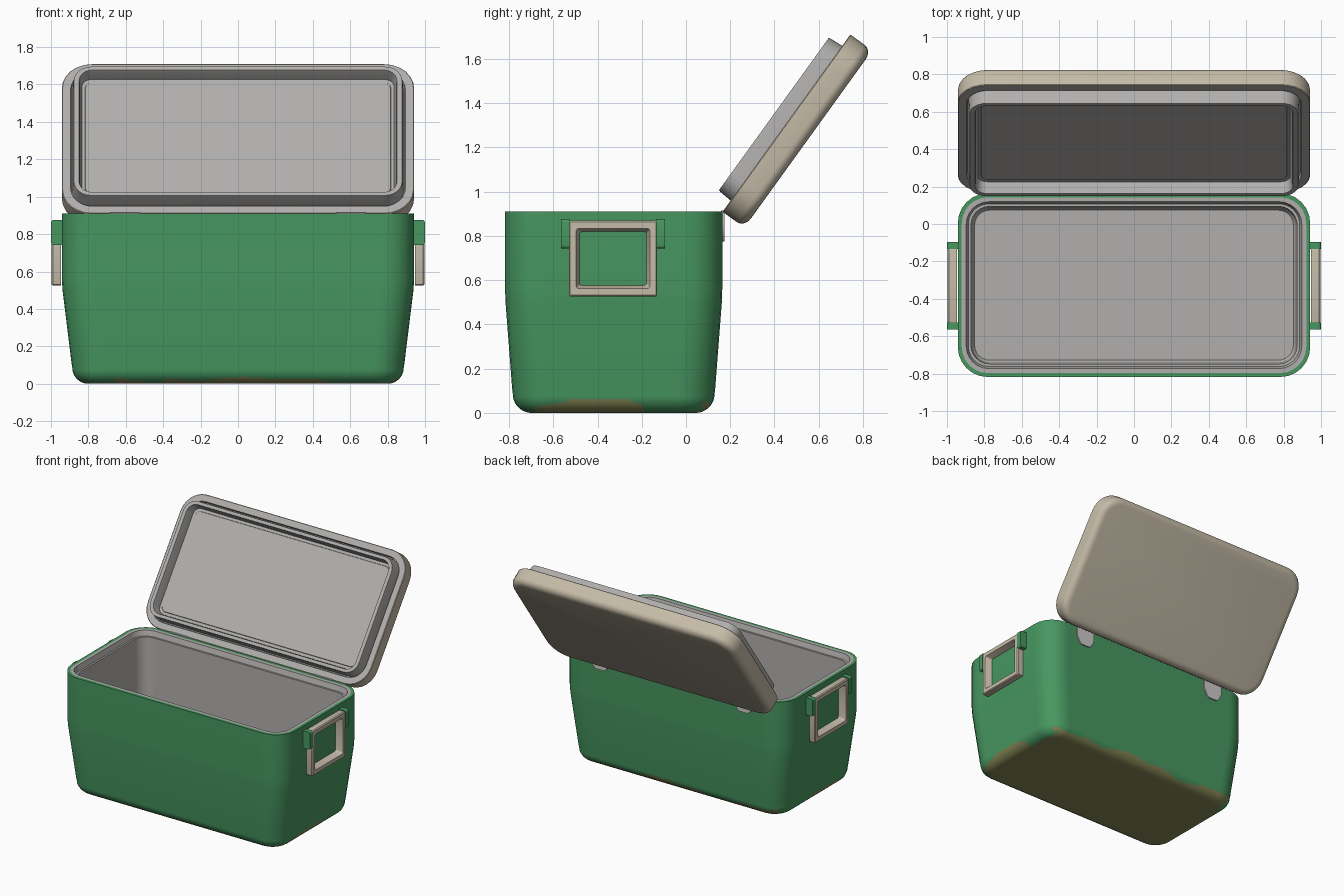
import bpy, bmesh, math
from mathutils import Matrix, Vector

if "Cube" in bpy.data.objects:
    bpy.data.objects.remove(bpy.data.objects["Cube"])


def material(name, rgb):
    m = bpy.data.materials.new(name)
    m.diffuse_color = (*rgb, 1)
    m.use_nodes = True
    m.node_tree.nodes["Principled BSDF"].inputs["Base Color"].default_value = m.diffuse_color
    return m


GREEN = material("green shell", (0.063, 0.31, 0.118))
GREY = material("grey liner", (0.44, 0.43, 0.42))
BEIGE = material("beige plastic", (0.56, 0.50, 0.39))
DIRT = material("dried mud", (0.23, 0.24, 0.09))
HINGE = material("pale hinge grey", (0.60, 0.59, 0.58))


def rounded_rect(hx, hy, r, nx, ny, seg=6):
    """Loop of 2D points, with the straight sides split into nx / ny pieces."""
    pts = []
    corners = [(1, 1), (-1, 1), (-1, -1), (1, -1)]
    for i, (sx, sy) in enumerate(corners):
        cx, cy = sx * (hx - r), sy * (hy - r)
        for k in range(seg + 1):
            a = math.pi / 2 * (i + k / seg)
            pts.append(Vector((cx + r * math.cos(a), cy + r * math.sin(a))))
        n = nx if i % 2 == 0 else ny
        tx, ty = corners[(i + 1) % 4]
        a = math.pi / 2 * (i + 1)
        end = Vector((tx * (hx - r) + r * math.cos(a), ty * (hy - r) + r * math.sin(a)))
        start = pts[-1].copy()
        pts += [start.lerp(end, k / n) for k in range(1, n)]
    return pts


def finish(name, bm, mats, matrix=None, angle=30):
    if matrix:
        bm.transform(matrix)
    bmesh.ops.recalc_face_normals(bm, faces=bm.faces)
    me = bpy.data.meshes.new(name)
    bm.to_mesh(me)
    bm.free()
    for m in mats:
        me.materials.append(m)
    ob = bpy.data.objects.new(name, me)
    bpy.context.collection.objects.link(ob)
    bpy.ops.object.select_all(action='DESELECT')
    ob.select_set(True)
    bpy.context.view_layer.objects.active = ob
    bpy.ops.object.shade_smooth_by_angle(angle=math.radians(angle))
    return ob


def loft(rings, nx=1, ny=1, seg=6, cyclic=False):
    """Rings are (z, half x, half y, radius, material of the band above it)."""
    bm = bmesh.new()
    loops = [[bm.verts.new((p.x, p.y, z)) for p in rounded_rect(hx, hy, r, nx, ny, seg)]
             for z, hx, hy, r, _ in rings]
    count, n = len(loops), len(loops[0])
    for i in range(count if cyclic else count - 1):
        a, b = loops[i], loops[(i + 1) % count]
        for k in range(n):
            f = bm.faces.new((a[k], a[(k + 1) % n], b[(k + 1) % n], b[k]))
            f.material_index = rings[i][4]
    if not cyclic:
        bm.faces.new(loops[0]).material_index = rings[0][4]
        bm.faces.new(loops[-1]).material_index = rings[-1][4]
    return bm


# Body: tapered shell, rim and liner as one closed skin
CY = -0.327
rings = []
for k in range(13):
    a = math.pi / 2 * k / 12
    s, c = math.sin(a), 1 - math.cos(a)
    rings.append((0.085 * c, 0.80 + 0.086 * s, 0.37 + 0.086 * s, 0.07 + 0.086 * s, 0))
rings += [
    (0.11, 0.890, 0.459, 0.156, 0),
    (0.50, 0.938, 0.489, 0.160, 0),
    (0.56, 0.942, 0.491, 0.160, 0),
    (0.91, 0.942, 0.491, 0.160, 0),
    (0.91, 0.921, 0.470, 0.140, 1),
    (0.91, 0.897, 0.446, 0.120, 1),
    (0.87, 0.886, 0.435, 0.110, 1),
    (0.87, 0.872, 0.421, 0.100, 1),
    (0.10, 0.864, 0.413, 0.090, 1),
    (0.08, 0.852, 0.401, 0.080, 1),
]
body = loft(rings, nx=80, ny=44)
# mud on the underside, with a wavy upper edge
for f in body.faces:
    p = f.calc_center_median()
    if f.material_index or p.z > 0.1:
        continue
    wave = math.sin(7 * p.x + 1) + 0.6 * math.sin(17 * p.x + 11 * p.y)
    if abs(p.x) > 0.80 and abs(p.y) < 0.40:
        limit = 0.065 - 0.55 * (p.y + 0.08) ** 2 + 0.005 * math.sin(30 * p.y)
        if p.y > 0.13:
            limit = 0.003
        if p.y < -0.36:
            limit = 0.003
    elif p.y > 0:
        limit = 0.045 + 0.015 * wave
    else:
        limit = 0.026 + 0.008 * wave
        if not (-0.65 < p.x < -0.52 or -0.40 < p.x < 0.50):
            limit = 0.003
    if p.z < max(limit, 0.001):
        f.material_index = 2
finish("cooler_body", body, [GREEN, GREY, DIRT], Matrix.Translation((0, CY, 0)))

# Lid: modelled closed, then swung open about the hinge line
rings = [
    (0.00, 0.835, 0.390, 0.05, 1),
    (-0.06, 0.846, 0.398, 0.06, 1),
    (-0.07, 0.850, 0.402, 0.07, 1),
    (-0.07, 0.877, 0.424, 0.09, 1),
    (-0.06, 0.880, 0.427, 0.10, 1),
    (0.025, 0.885, 0.433, 0.10, 1),
    (0.025, 0.890, 0.440, 0.11, 1),
    (0.00, 0.895, 0.445, 0.12, 1),
    (0.00, 0.938, 0.490, 0.156, 0),
    (0.004, 0.942, 0.494, 0.16, 0),
]
for k in range(6):
    a = math.pi / 2 * k / 5
    d = 0.05 * (1 - math.cos(a))
    rings.append((0.08 + 0.042 * math.sin(a), 0.942 - d, 0.494 - d, 0.16 - d, 0))
swing = Matrix.Translation((0, 0.454, 1.310)) @ Matrix.Rotation(math.radians(-125.8), 4, 'X')
finish("cooler_lid", loft(rings), [BEIGE, GREY], swing)

# Raised border line on the recessed lid panel
trim = [(0.001, 0.818, 0.371, 0.04, 0), (-0.005, 0.815, 0.368, 0.04, 0)]
finish("lid_inner_panel", loft(trim), [GREY], swing)

for side, label in ((1, "right"), (-1, "left")):
    # Carry handle: a frame with a chamfered opening
    frame = [
        (0.947, 0.200, 0.172, 0.008, 0),
        (0.990, 0.200, 0.172, 0.008, 0),
        (0.997, 0.194, 0.166, 0.006, 0),
        (0.997, 0.167, 0.136, 0.012, 0),
        (0.985, 0.163, 0.132, 0.012, 0),
        (0.947, 0.152, 0.121, 0.012, 0),
    ]
    place = Matrix(((0, 0, side, 0), (1, 0, 0, -0.33), (0, 1, 0, 0.698), (0, 0, 0, 1)))
    finish(label + "_handle", loft(frame, seg=3, cyclic=True), [BEIGE], place)
    # Brackets on both sides of the handle, rounded in the front view
    for y, part in ((-0.546, "front"), (-0.114, "rear")):
        block = [(y - 0.019, 0.035, 0.0665, 0.015, 0), (y + 0.019, 0.035, 0.0665, 0.015, 0)]
        place = Matrix(((1, 0, 0, side * 0.965), (0, 0, 1, 0), (0, 1, 0, 0.8095), (0, 0, 0, 1)))
        finish(f"{label}_{part}_handle_bracket", loft(block, seg=4), [GREEN], place)
    # Hinge: tapered plate on the back wall
    tab = [(-0.08, 0.915), (-0.08, 0.84), (-0.055, 0.79), (-0.035, 0.775),
           (0.035, 0.775), (0.055, 0.79), (0.08, 0.84), (0.08, 0.915)]
    bm = bmesh.new()
    face = bm.faces.new([bm.verts.new((side * 0.605 + x, 0.158, z)) for x, z in tab])
    ext = bmesh.ops.extrude_face_region(bm, geom=[face])
    for v in ext["geom"]:
        if isinstance(v, bmesh.types.BMVert):
            v.co.y += 0.016
    finish(label + "_hinge", bm, [HINGE])
